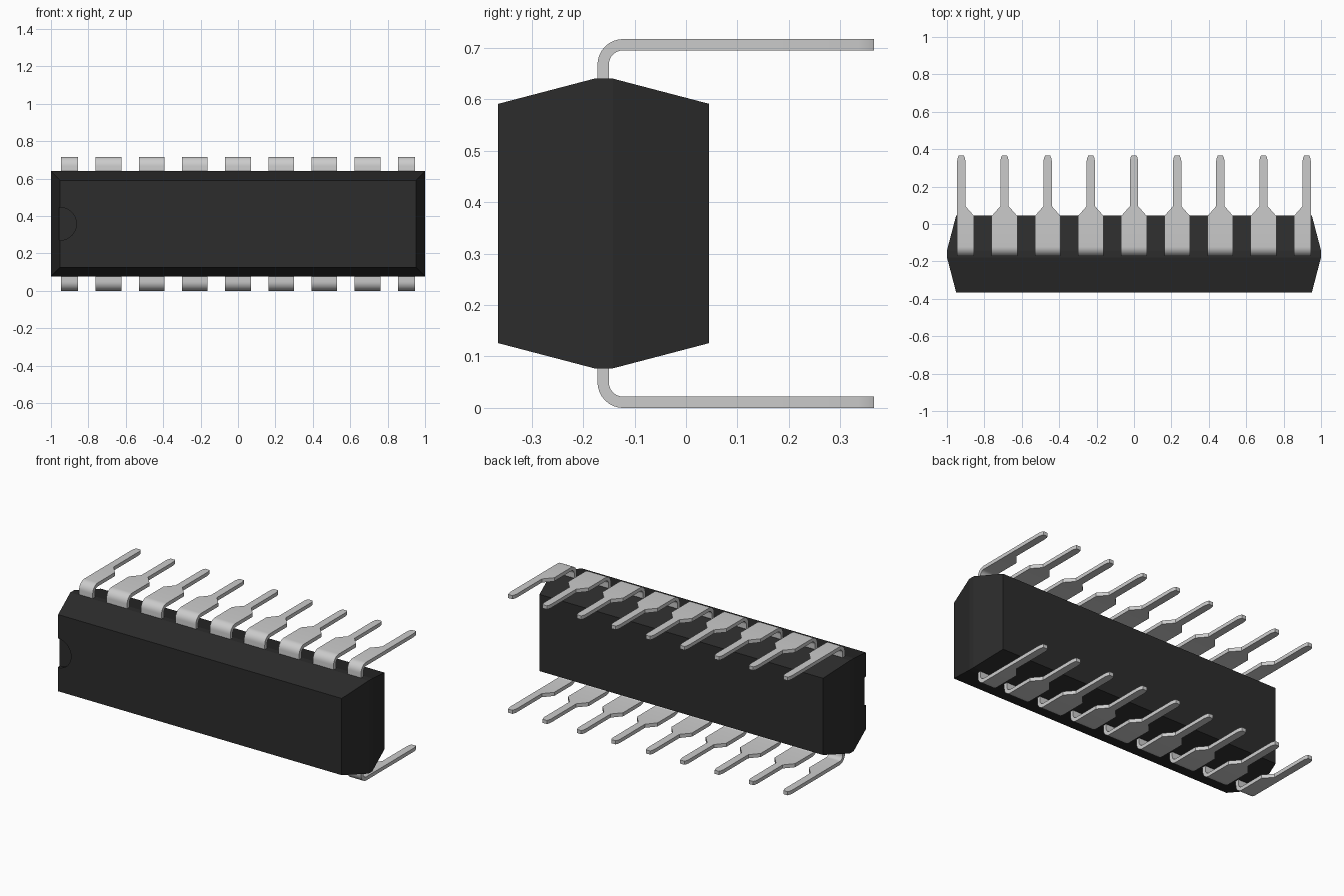
import bpy, bmesh, math
from mathutils import Matrix

if "Cube" in bpy.data.objects:
    bpy.data.objects.remove(bpy.data.objects["Cube"])

MID_Z = 0.3585
PITCH = 0.2308


def make_object(name, bm):
    bmesh.ops.recalc_face_normals(bm, faces=bm.faces)
    mesh = bpy.data.meshes.new(name)
    bm.to_mesh(mesh)
    bm.free()
    obj = bpy.data.objects.new(name, mesh)
    bpy.context.collection.objects.link(obj)
    return obj


def loft(bm, rings):
    """Skin equal-length point rings and cap both ends."""
    loops = [[bm.verts.new(p) for p in ring] for ring in rings]
    n = len(loops[0])
    for a, b in zip(loops, loops[1:]):
        for i in range(n):
            j = (i + 1) % n
            bm.faces.new((a[i], a[j], b[j], b[i]))
    bm.faces.new(loops[0])
    bm.faces.new(loops[-1])


# Body: tapered block, widest at a narrow belt
def body_ring(y, hx, hz):
    return [(sx * hx, y, MID_Z + sz * hz)
            for sx, sz in ((-1, -1), (1, -1), (1, 1), (-1, 1))]


bm = bmesh.new()
loft(bm, [body_ring(-0.365, 0.951, 0.2325), body_ring(-0.178, 1.0, 0.2815),
          body_ring(-0.142, 1.0, 0.2815), body_ring(0.045, 0.951, 0.2325)])
body = make_object("package_body", bm)
dark = bpy.data.materials.new("dark_plastic")
dark.diffuse_color = (0.025, 0.025, 0.025, 1)
dark.use_nodes = True
dark.node_tree.nodes["Principled BSDF"].inputs["Base Color"].default_value = dark.diffuse_color
body.data.materials.append(dark)

# Half-round orientation notch in the front face
bm = bmesh.new()
bmesh.ops.create_cone(bm, cap_ends=True, segments=48, radius1=0.088,
                      radius2=0.088, depth=0.04,
                      matrix=Matrix.Translation((-0.952, -0.365, MID_Z))
                      @ Matrix.Rotation(math.pi / 2, 4, 'X'))
cutter = make_object("notch_cutter", bm)
cutter.data.materials.append(dark)
cutter.hide_render = True
cutter.hide_viewport = True
cut = body.modifiers.new("notch", 'BOOLEAN')
cut.operation = 'DIFFERENCE'
cut.object = cutter

# Pin stations: (outer y, z), (inner y, z), narrow factor 0 = wide .. 1 = tip
T, R, BY = 0.022, 0.05, -0.122
WIDE, THIN, TIP = 0.069, 0.0225, 0.014
stations = [((BY - R, 0.10), (BY - R + T, 0.10), WIDE)]
for k in range(9):
    a = math.pi + k * math.pi / 16
    c, s = math.cos(a), math.sin(a)
    stations.append(((BY + R * c, R + R * s),
                     (BY + (R - T) * c, R + (R - T) * s), WIDE))
for y, w in ((0.042, WIDE), (0.095, THIN), (0.335, THIN),
             (0.354, 0.019), (0.365, TIP)):
    stations.append(((y, 0.0), (y, T), w))


def make_pin(index, top):
    x = (index - 4) * PITCH
    rings = []
    for (yo, zo), (yi, zi), w in stations:
        # end pins have no shoulder on their outer side
        left = min(w, THIN) if index == 0 else w
        right = min(w, THIN) if index == 8 else w
        ring = [(x - left, yo, zo), (x + right, yo, zo),
                (x + right, yi, zi), (x - left, yi, zi)]
        if top:
            ring = [(px, py, 2 * MID_Z - pz) for px, py, pz in ring]
        rings.append(ring)
    bm = bmesh.new()
    loft(bm, rings)
    return make_object(f"{'top' if top else 'bottom'}_pin_{index + 1}", bm)


# Two rows of nine pins
pins = [make_pin(i, top) for top in (False, True) for i in range(9)]
bpy.ops.object.select_all(action='DESELECT')
for pin in pins:
    pin.select_set(True)
bpy.context.view_layer.objects.active = pins[0]
bpy.ops.object.shade_smooth_by_angle(angle=math.radians(30))
